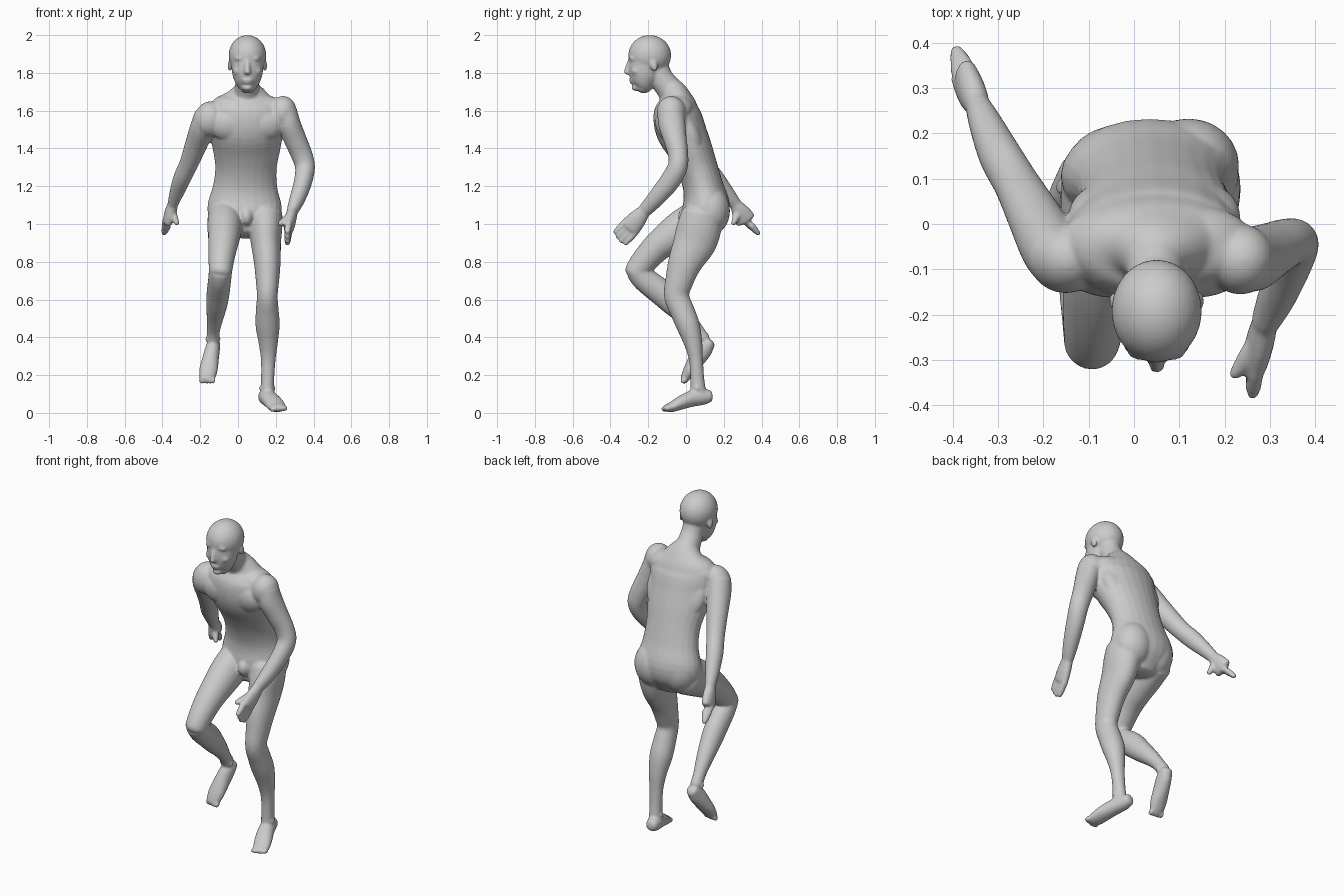
import bpy, bmesh, math
from mathutils import Vector, Matrix

bm = bmesh.new()
X = Vector((1, 0, 0))
SIDES = 24


def catmull(p, i, t):
    p0, p1, p2, p3 = (p[min(max(k, 0), len(p) - 1)] for k in (i - 1, i, i + 1, i + 2))
    return [0.5 * (2 * b + (c - a) * t + (2 * a - 5 * b + 4 * c - d) * t * t
                   + (3 * b - a - 3 * c + d) * t ** 3)
            for a, b, c, d in zip(p0, p1, p2, p3)]


def limb(*rings, steps=4):
    """Smooth tube through rings (x, y, z, half width along x, half depth), domed at both ends."""
    rows = [catmull(rings, i, s / steps) for i in range(len(rings) - 1) for s in range(steps)]
    rows.append(list(rings[-1]))
    pts = [Vector(r[:3]) for r in rows]
    tans = [(pts[min(i + 1, len(pts) - 1)] - pts[max(i - 1, 0)]).normalized() for i in range(len(pts))]
    secs = [(p, t, r[3], r[4]) for p, t, r in zip(pts, tans, rows)]

    def dome(sec, sign):
        p, t, a, b = sec
        m = 0.5 * min(a, b)
        return [(p + t * sign * m * math.sin(q), t, a * math.cos(q), b * math.cos(q)) for q in (0.5, 0.9, 1.25)]

    secs = dome(secs[0], -1)[::-1] + secs + dome(secs[-1], 1)
    loops = []
    for p, t, a, b in secs:
        u = (X - t * X.dot(t)).normalized()
        v = t.cross(u)
        loops.append([bm.verts.new(p + u * a * math.cos(w) + v * b * math.sin(w))
                      for w in (2 * math.pi * k / SIDES for k in range(SIDES))])
    for l0, l1 in zip(loops, loops[1:]):
        for k in range(SIDES):
            j = (k + 1) % SIDES
            bm.faces.new((l0[k], l0[j], l1[j], l1[k]))
    bm.faces.new(loops[0][::-1])
    bm.faces.new(loops[-1])


def blob(centre, radii, tilt=0.0, roll=0.0):
    """Ellipsoid; tilt turns it about x, roll about y."""
    m = (Matrix.Translation(centre) @ Matrix.Rotation(roll, 4, 'Y') @ Matrix.Rotation(tilt, 4, 'X')
         @ Matrix.Diagonal((*radii, 1)))
    bmesh.ops.create_uvsphere(bm, u_segments=24, v_segments=16, radius=1, matrix=m)


def hand(wrist, knuckle, tip, across, thumb):
    """Palm, four fingers spread along 'across', and a thumb."""
    w, k, t, s = map(Vector, (wrist, knuckle, tip, across))
    limb((*w, .029, .035), (*w.lerp(k, .5), .031, .05), (*k, .028, .057))
    for i in range(4):
        f = i - 1.5
        a = k + s * f * .027
        b = t + s * f * .027 - (t - k) * (.1 * abs(f - .3))
        limb((*a, .019, .017), (*a.lerp(b, .55), .018, .016), (*b, .014, .013))
    th = Vector(thumb)
    base = w.lerp(k, .3)
    limb((*base, .022, .026), (*base.lerp(th, .55), .02, .02), (*th, .013, .013))


# torso, leaning forward
limb((.035, .085, .97, .12, .09), (.035, .095, 1.03, .185, .118), (.035, .107, 1.10, .196, .125),
     (.038, .09, 1.2, .17, .107), (.042, .06, 1.3, .163, .107), (.045, .02, 1.4, .18, .118),
     (.045, -.028, 1.5, .198, .132), (.045, -.048, 1.58, .205, .126), (.047, -.052, 1.64, .185, .104),
     (.05, -.06, 1.685, .115, .077), (.05, -.08, 1.725, .068, .06))
# shoulder girdle, deltoids, chest, shoulder blades, buttocks, groin
blob((.05, -.058, 1.595), (.23, .09, .082), roll=-.1)
blob((-.15, -.075, 1.555), (.082, .078, .095), roll=.2)
blob((.235, -.078, 1.59), (.075, .078, .088), roll=.15)
for s in (-1, 1):
    blob((.05 + s * .09, -.045, 1.615), (.13, .085, .07), roll=s * .25)
    blob((.045 + s * .085, -.1, 1.525), (.115, .062, .09), tilt=.2)
    blob((.045 + s * .09, .018, 1.5), (.1, .055, .15), tilt=.4)
    blob((.04 + s * .08, .122 + s * .008, 1.07), (.112, .103, .13))
blob((.045, -.0, 1.04), (.036, .042, .05))

# neck and head
limb((.045, -.05, 1.65, .09, .08), (.047, -.085, 1.71, .068, .07), (.05, -.13, 1.77, .061, .064),
     (.05, -.16, 1.84, .06, .065))
blob((.05, -.192, 1.893), (.1, .114, .107))
limb((.05, -.2, 1.9, .09, .1), (.05, -.215, 1.83, .085, .09), (.05, -.222, 1.78, .077, .08),
     (.05, -.23, 1.735, .058, .057), (.05, -.238, 1.715, .038, .04))
# nose, brows, cheekbones, lips, chin, ears
limb((.05, -.296, 1.865, .012, .013), (.05, -.306, 1.83, .014, .016), (.05, -.313, 1.8, .018, .017))
for s in (-1, 1):
    blob((.05 + s * .034, -.283, 1.878), (.032, .018, .014), roll=s * .12)
    blob((.05 + s * .048, -.262, 1.81), (.027, .027, .025))
    blob((.05 + s * .093, -.17, 1.838), (.012, .02, .03), tilt=.25)
blob((.05, -.288, 1.762), (.03, .014, .008))
blob((.05, -.284, 1.748), (.026, .014, .008))
blob((.05, -.268, 1.722), (.028, .021, .018))

# right arm, swung back
limb((-.165, -.075, 1.57, .068, .07), (-.188, -.045, 1.51, .066, .072), (-.222, .02, 1.42, .059, .06),
     (-.26, .09, 1.32, .05, .052), (-.295, .15, 1.245, .047, .051), (-.325, .215, 1.165, .038, .041),
     (-.345, .262, 1.105, .028, .033))
hand((-.347, .268, 1.097), (-.37, .315, 1.02), (-.396, .36, .965), (0, .75, -.6), (-.322, .25, 1.0))
# left arm, bent forward
limb((.247, -.08, 1.595, .066, .07), (.27, -.075, 1.53, .062, .072), (.302, -.058, 1.45, .06, .062),
     (.336, -.042, 1.37, .057, .054), (.355, -.045, 1.3, .053, .053), (.343, -.09, 1.22, .048, .054),
     (.315, -.16, 1.135, .042, .046), (.29, -.215, 1.075, .032, .038))
hand((.288, -.22, 1.07), (.268, -.298, .98), (.26, -.358, .915), (0, .72, -.69), (.22, -.335, 1.0))

# left leg, standing
limb((.14, .085, 1.05, .095, .11), (.145, .07, .98, .09, .118), (.148, .045, .9, .08, .114),
     (.155, -.003, .8, .071, .092), (.156, -.035, .7, .062, .075), (.155, -.05, .62, .055, .067),
     (.155, -.02, .54, .061, .065), (.157, .012, .46, .064, .062), (.16, .038, .37, .051, .049),
     (.16, .053, .28, .039, .037), (.157, .06, .18, .035, .037), (.155, .065, .1, .037, .044))
blob((.155, -.085, .635), (.04, .032, .048))
# left foot
limb((.142, .125, .088, .034, .034), (.147, .09, .085, .041, .043), (.165, .03, .075, .046, .043),
     (.19, -.03, .052, .05, .036), (.208, -.075, .031, .048, .027), (.217, -.105, .026, .038, .02))
blob((.155, .06, .13), (.045, .022, .022))

# right leg, thigh lifted and shin folded back
limb((-.065, .1, 1.04, .095, .11), (-.07, .0, .985, .093, .105), (-.073, -.07, .94, .086, .095),
     (-.08, -.145, .885, .078, .08), (-.088, -.212, .815, .069, .071), (-.092, -.252, .762, .063, .066),
     (-.095, -.262, .74, .061, .063))
limb((-.093, -.257, .752, .062, .062), (-.097, -.218, .706, .061, .066), (-.105, -.135, .64, .061, .069),
     (-.112, -.07, .575, .056, .061), (-.122, .005, .5, .044, .046), (-.13, .06, .435, .034, .036),
     (-.133, .09, .39, .034, .039))
# right foot, toes pointing down
limb((-.128, .125, .372, .034, .034), (-.134, .095, .34, .039, .049), (-.145, .06, .288, .044, .045),
     (-.156, .022, .23, .049, .035), (-.162, .0, .192, .043, .027), (-.164, -.012, .174, .035, .021))
blob((-.133, .08, .39), (.043, .022, .022))

# toes
for k in range(5):
    f = k / 4 - .5
    blob((.215 + f * .07, -.112 + abs(f + .3) * .02, .022 + .006 * f), (.012, .022, .015))
    blob((-.163 + f * .068, -.014 + abs(f - .3) * .015, .172), (.011, .016, .019), tilt=-.8)

bmesh.ops.recalc_face_normals(bm, faces=bm.faces)
mesh = bpy.data.meshes.new("body")
bm.to_mesh(mesh)
bm.free()
body = bpy.data.objects.new("body", mesh)
bpy.context.collection.objects.link(body)

# fuse the parts into one smooth skin
fuse = body.modifiers.new("fuse", 'REMESH')
fuse.mode = 'VOXEL'
fuse.voxel_size = 0.0065
fuse.use_smooth_shade = True
soften = body.modifiers.new("soften", 'SMOOTH')
soften.factor = 0.5
soften.iterations = 9
